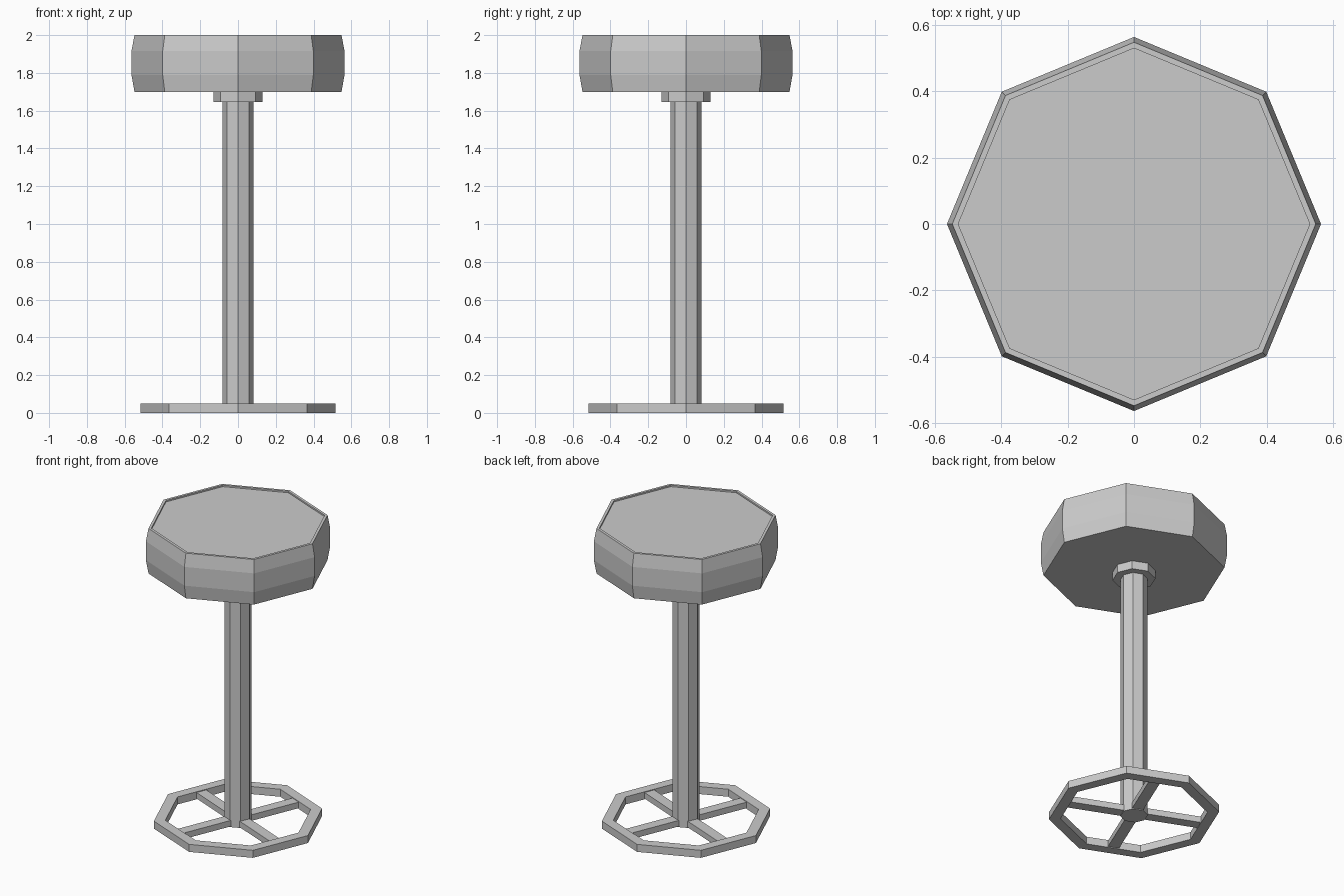
import bpy, bmesh
from math import cos, sin, pi, radians

if "Cube" in bpy.data.objects:
    bpy.data.objects.remove(bpy.data.objects["Cube"])

SIDES = 8


def lathe(name, profile, closed=False):
    """Revolve (radius, z) points into an octagonal solid; cap ends unless closed."""
    bm = bmesh.new()
    rings = [[bm.verts.new((r * cos(2 * pi * i / SIDES), r * sin(2 * pi * i / SIDES), z))
              for i in range(SIDES)] for r, z in profile]
    pairs = list(zip(rings, rings[1:]))
    if closed:
        pairs.append((rings[-1], rings[0]))
    else:
        bm.faces.new(rings[0][::-1])
        bm.faces.new(rings[-1])
    for a, b in pairs:
        for i in range(SIDES):
            j = (i + 1) % SIDES
            bm.faces.new((a[i], a[j], b[j], b[i]))
    bmesh.ops.recalc_face_normals(bm, faces=bm.faces)
    mesh = bpy.data.meshes.new(name)
    bm.to_mesh(mesh)
    bm.free()
    obj = bpy.data.objects.new(name, mesh)
    bpy.context.collection.objects.link(obj)
    return obj


# Padded seat with a thin raised lip around the top
lathe("seat", [(0.548, 1.70), (0.564, 1.79), (0.564, 1.915), (0.548, 2.0),
               (0.53, 2.0), (0.53, 1.99)])

# Collar under the seat and the column
lathe("collar", [(0.13, 1.645), (0.13, 1.70)])
lathe("column", [(0.083, 0.0), (0.083, 1.645)])

# Open foot ring
lathe("foot_ring", [(0.515, 0.0), (0.515, 0.05), (0.445, 0.05), (0.445, 0.0)], closed=True)

# Four spokes running to the middle of every second ring side
for k in range(4):
    angle = radians(-22.5 + 90 * k)
    inner, outer = 0.06, 0.42
    mid = (inner + outer) / 2
    bpy.ops.mesh.primitive_cube_add(size=1, location=(mid * cos(angle), mid * sin(angle), 0.025),
                                    rotation=(0, 0, angle))
    spoke = bpy.context.object
    spoke.name = f"spoke_{k + 1}"
    spoke.scale = (outer - inner, 0.07, 0.04)
